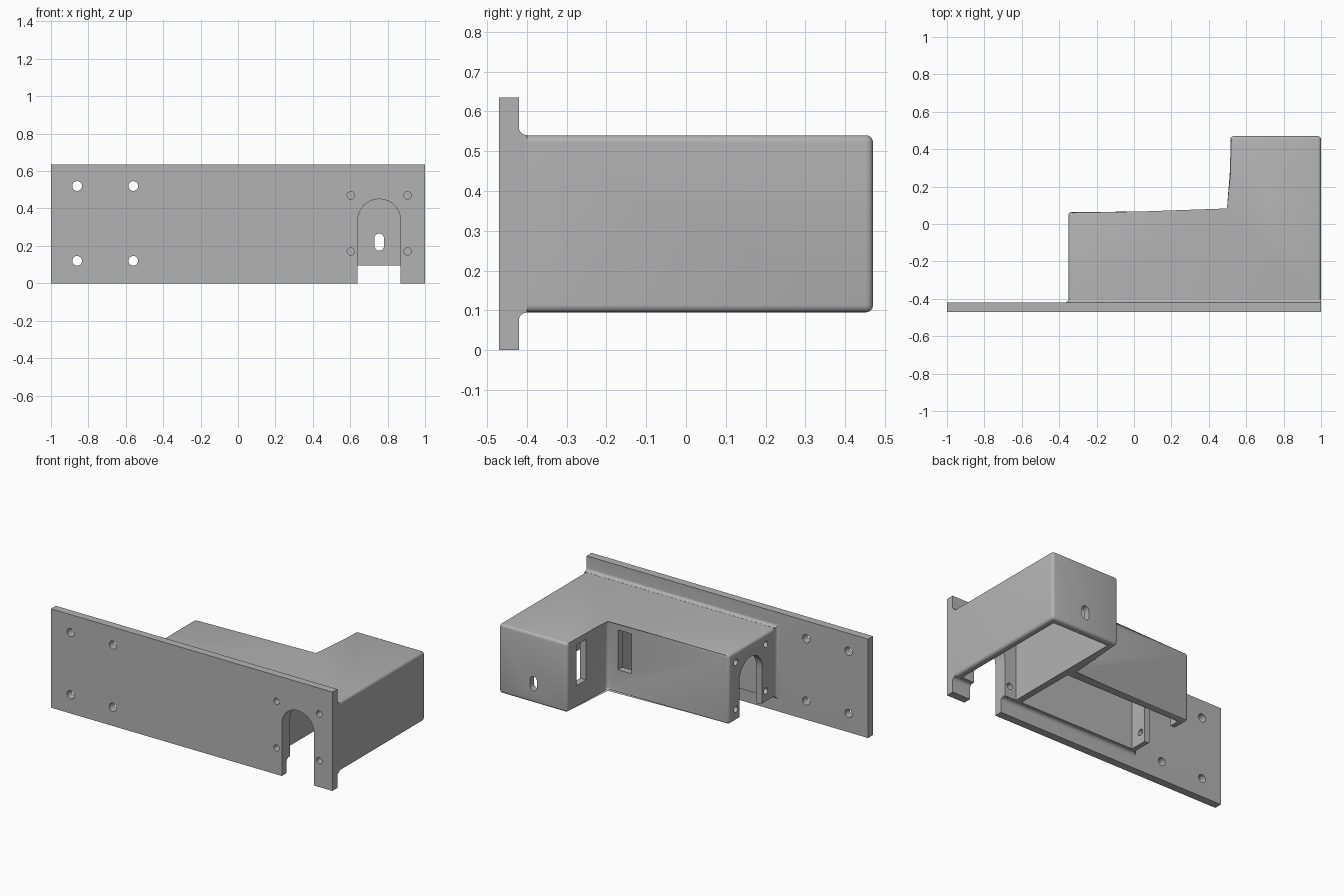
import bpy
import bmesh
from math import pi, sin, cos

cube = bpy.data.objects.get("Cube")
if cube:
    bpy.data.objects.remove(cube, do_unlink=True)

grey = bpy.data.materials.new("plain grey")
grey.use_nodes = True
grey.diffuse_color = (0.45, 0.45, 0.45, 1)
grey.node_tree.nodes["Principled BSDF"].inputs["Base Color"].default_value = (0.45, 0.45, 0.45, 1)

WALL = 0.042
PLATE_FRONT, PLATE_BACK = -0.47, -0.42
LOW, HIGH = 0.095, 0.54
ROUND = 0.02


def finish(name, bm):
    bmesh.ops.recalc_face_normals(bm, faces=bm.faces)
    mesh = bpy.data.meshes.new(name)
    bm.to_mesh(mesh)
    bm.free()
    mesh.materials.append(grey)
    obj = bpy.data.objects.new(name, mesh)
    bpy.context.collection.objects.link(obj)
    return obj


def loft(rings):
    """Closed solid through matching rings of 3D points."""
    bm = bmesh.new()
    loops = [[bm.verts.new(p) for p in ring] for ring in rings]
    n = len(loops[0])
    for a, b in zip(loops, loops[1:]):
        for i in range(n):
            j = (i + 1) % n
            bm.faces.new((a[i], a[j], b[j], b[i]))
    bm.faces.new(loops[0])
    bm.faces.new(loops[-1])
    return bm


def place(axis, u, v, d):
    return {"X": (d, u, v), "Y": (u, d, v), "Z": (u, v, d)}[axis]


def prism(profile, axis, start, end):
    return loft([[place(axis, u, v, d) for u, v in profile] for d in (start, end)])


def rect(u0, u1, v0, v1):
    return [(u0, v0), (u1, v0), (u1, v1), (u0, v1)]


def arc(u, v, r, a0, a1, steps):
    return [(u + r * cos(a0 + (a1 - a0) * i / steps),
             v + r * sin(a0 + (a1 - a0) * i / steps)) for i in range(steps + 1)]


def circle(u, v, r):
    return arc(u, v, r, 0, 2 * pi, 24)[:-1]


def arch(u):
    return [(u - 0.115, -0.1), (u + 0.115, -0.1)] + arc(u, 0.335, 0.115, 0, pi, 28)


def combine(target, bm, operation):
    tool = finish("tool", bm)
    tool.hide_render = True
    mod = target.modifiers.new("cut", "BOOLEAN")
    mod.operation = operation
    mod.solver = "EXACT"
    mod.object = tool
    bpy.context.view_layer.objects.active = target
    bpy.ops.object.modifier_apply(modifier=mod.name)
    bpy.data.objects.remove(tool, do_unlink=True)


# Mounting plate
bracket = finish("bracket_housing", prism(rect(-1, 1, 0, 0.635), "Y", PLATE_FRONT, PLATE_BACK))

# L-shaped housing with rounded edges away from the plate
outline = [(-0.35, PLATE_BACK - 0.01), (1, PLATE_BACK - 0.01), (1, 0.47),
           (0.515, 0.47), (0.515, 0.065), (-0.35, 0.065)]
housing = prism(outline, "Z", LOW, HIGH)
rounded = [e for e in housing.edges if max(v.co.y for v in e.verts) > PLATE_BACK]
bmesh.ops.bevel(housing, geom=rounded, offset=ROUND * 0.9, segments=4, profile=0.5,
                affect="EDGES", clamp_overlap=True)
combine(bracket, housing, "UNION")

# Concave fillet where the housing meets the plate
rings = [[place("Y", u, v, PLATE_BACK - 0.01) for u, v in
          rect(-0.35 - ROUND, 1, LOW - ROUND, HIGH + ROUND)]]
for i in range(6):
    t = i / 5 * pi / 2
    grow = ROUND * (1 - sin(t)) + 0.0005
    rings.append([place("Y", u, v, PLATE_BACK + ROUND * (1 - cos(t))) for u, v in
                  rect(-0.35 - grow, 1, LOW - grow, HIGH + grow)])
combine(bracket, loft(rings), "UNION")

# Two hollow chambers open at the bottom, with a partition between
INNER = -0.385
cutters = [
    prism(rect(-0.35 + WALL, 0.515, INNER, 0.065 - WALL), "Z", 0.02, HIGH - WALL),
    prism(rect(0.515 + WALL, 1 - WALL, INNER, 0.47 - WALL), "Z", 0.02, HIGH - WALL),
]

# Arched openings with four screw holes each, in the front and the end wall
FRONT_X, END_Y = 0.755, -0.158
for axis, centre, start, end in (("Y", FRONT_X, -0.5, -0.37), ("X", END_Y, -0.4, -0.29)):
    cutters.append(prism(arch(centre), axis, start, end))
    for side in (-1, 1):
        for z in (0.17, 0.47):
            cutters.append(prism(circle(centre + side * 0.152, z, 0.02), axis, start, end))

# Mounting holes in the plate
for x in (-0.86, -0.56):
    for z in (0.12, 0.52):
        cutters.append(prism(circle(x, z, 0.026), "Y", -0.5, -0.4))

# Slot in the back wall
slot = arc(FRONT_X, 0.24, 0.026, 0, pi, 12) + arc(FRONT_X, 0.2, 0.026, pi, 2 * pi, 12)
cutters.append(prism(slot, "Y", 0.4, 0.5))

# Cable windows on both sides of the inner corner
cutters.append(prism(rect(0.28, 0.376, 0.235, 0.495), "X", 0.49, 0.58))
cutters.append(prism(rect(0.343, 0.436, 0.24, 0.495), "Y", 0.0, 0.09))

for cutter in cutters:
    combine(bracket, cutter, "DIFFERENCE")

bpy.ops.object.select_all(action="DESELECT")
bracket.select_set(True)
bpy.context.view_layer.objects.active = bracket
bpy.ops.object.shade_smooth_by_angle(angle=pi / 6)
